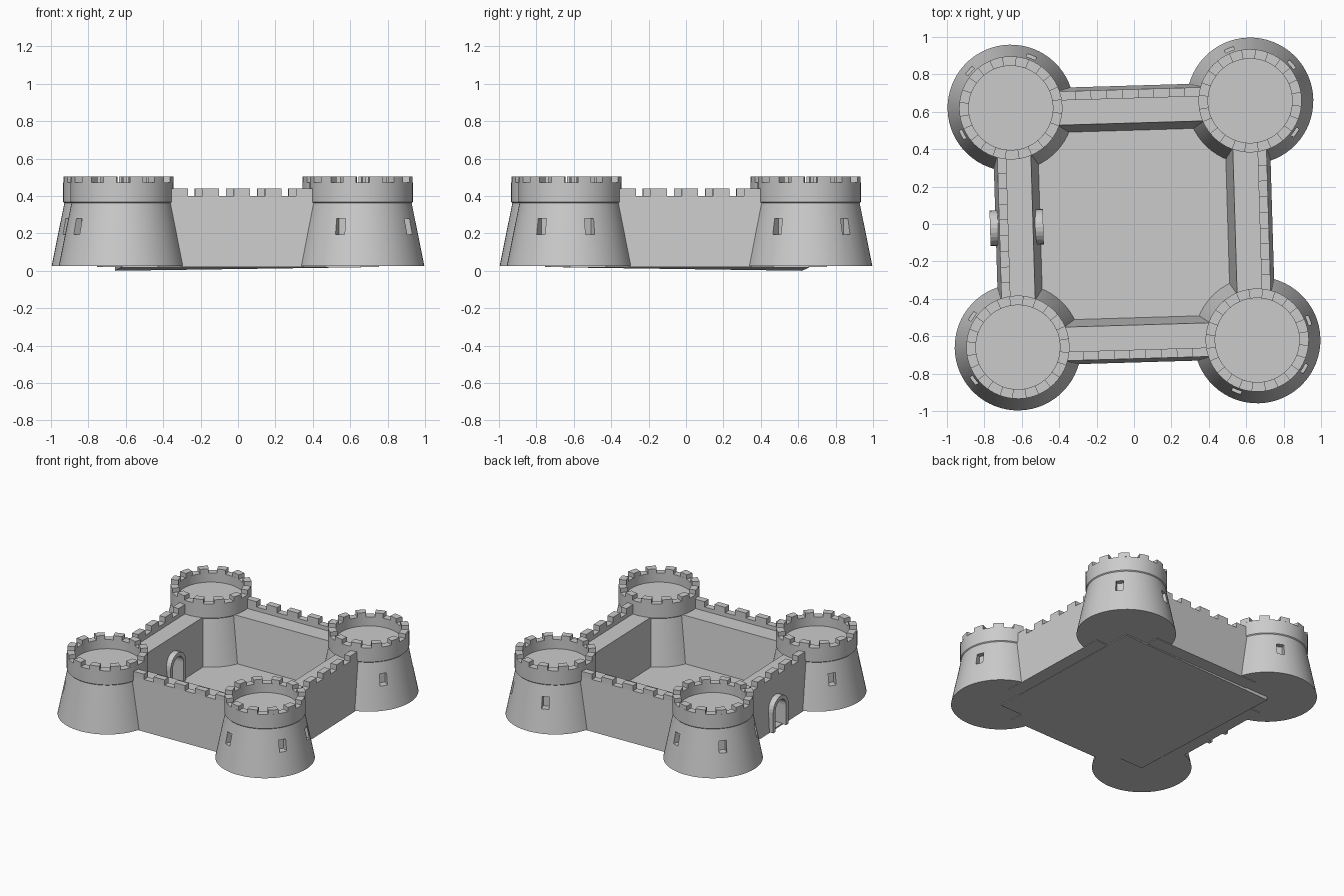
import bpy, bmesh, math
from math import sin, cos, pi, radians
from mathutils import Matrix, Vector

if "Cube" in bpy.data.objects:
    bpy.data.objects.remove(bpy.data.objects["Cube"])

TILT = Matrix.Rotation(radians(1.7), 4, 'Z')   # whole plan is turned slightly


def make(name, bm, mat=Matrix.Identity(4)):
    bmesh.ops.recalc_face_normals(bm, faces=bm.faces)
    bm.transform(mat)
    me = bpy.data.meshes.new(name)
    bm.to_mesh(me)
    bm.free()
    ob = bpy.data.objects.new(name, me)
    bpy.context.collection.objects.link(ob)
    return ob


def prism(bm, ring, offset):
    """Extrude a planar ring of points along an offset vector."""
    face = bm.faces.new([bm.verts.new(p) for p in ring])
    ext = bmesh.ops.extrude_face_region(bm, geom=[face])
    verts = [v for v in ext['geom'] if isinstance(v, bmesh.types.BMVert)]
    bmesh.ops.translate(bm, verts=verts, vec=Vector(offset))


def box(bm, lo, hi):
    ring = [(lo[0], lo[1], lo[2]), (hi[0], lo[1], lo[2]),
            (hi[0], hi[1], lo[2]), (lo[0], hi[1], lo[2])]
    prism(bm, ring, (0, 0, hi[2] - lo[2]))


def cut(ob, cutter):
    mod = ob.modifiers.new("cut", 'BOOLEAN')
    mod.operation = 'DIFFERENCE'
    mod.solver = 'EXACT'
    mod.object = cutter
    bpy.context.view_layer.update()
    dg = bpy.context.evaluated_depsgraph_get()
    me = bpy.data.meshes.new_from_object(ob.evaluated_get(dg))
    ob.modifiers.clear()
    ob.data = me
    bpy.data.objects.remove(cutter)


def smooth(ob):
    bpy.ops.object.select_all(action='DESELECT')
    ob.select_set(True)
    bpy.context.view_layer.objects.active = ob
    bpy.ops.object.shade_smooth_by_angle(angle=radians(30))


# Corner towers: lathed body, ring of merlons, recessed windows
PROFILE = [(0, .025), (.338, .025), (.27, .362), (.276, .368),
           (.276, .473), (.225, .473), (.225, .405), (0, .405)]


def tower(name, centre, windows):
    place = TILT @ Matrix.Translation(centre)
    bm = bmesh.new()
    vs = [bm.verts.new((r, 0, z)) for r, z in PROFILE]
    edges = [bm.edges.new(p) for p in zip(vs, vs[1:])]
    bmesh.ops.spin(bm, geom=vs + edges, axis=(0, 0, 1), cent=(0, 0, 0),
                   steps=64, angle=2 * pi)
    bmesh.ops.remove_doubles(bm, verts=bm.verts, dist=1e-4)
    body = make(name, bm, place)

    bm = bmesh.new()
    for a in windows:
        b = bmesh.new()
        box(b, (.25, -.026, .195), (.4, .026, .28))
        b.transform(Matrix.Rotation(radians(a - 1.7), 4, 'Z'))
        tmp = bpy.data.meshes.new("tmp")
        b.to_mesh(tmp)
        b.free()
        bm.from_mesh(tmp)
        bpy.data.meshes.remove(tmp)
    cut(body, make("window_cutter", bm, place))
    smooth(body)

    bm = bmesh.new()
    for i in range(12):
        a0 = 2 * pi * (i + .25) / 12
        arc = [a0 + radians(15) * k / 3 for k in range(4)]
        ring = [(.276 * cos(a), .276 * sin(a), .472) for a in arc]
        ring += [(.225 * cos(a), .225 * sin(a), .472) for a in reversed(arc)]
        prism(bm, ring, (0, 0, .033))
    smooth(make(name + "_merlons", bm, place))


tower("tower_front_left", (-.64, -.64, 0), (146, 217))
tower("tower_front_right", (.64, -.64, 0), (21, -31, -112))
tower("tower_back_right", (.64, .64, 0), (112, 41, -35))
tower("tower_back_left", (-.64, .64, 0), (138, 68, 209))

# Curtain walls: one cross-section with walkway and parapet, turned four times
SECTION = [(.50, .02), (.74, .02), (.72, .40), (.672, .40), (.672, .37), (.54, .37)]
walls = {}
for i, side in enumerate(("right", "back", "left", "front")):
    turn = TILT @ Matrix.Rotation(i * pi / 2, 4, 'Z')
    bm = bmesh.new()
    prism(bm, [(d, -.45, z) for d, z in SECTION], (0, .9, 0))
    walls[side] = make("wall_" + side, bm, turn)
    bm = bmesh.new()
    for k in range(-2, 3):
        y = k * .167
        box(bm, (.672, y - .044, .399), (.72, y + .044, .44))
    make("wall_merlons_" + side, bm, turn)


# Gateway through the left wall with a projecting arched frame
def arch(r, x, z0=.025, spring=.175):
    pts = [(x, -r, z0)]
    pts += [(x, -r * cos(pi * k / 12), spring + r * sin(pi * k / 12)) for k in range(13)]
    return pts + [(x, r, z0)]


bm = bmesh.new()
prism(bm, arch(.075, -.85, 0.03), (.45, 0, 0))
cut(walls["left"], make("gate_cutter", bm, TILT))
bm = bmesh.new()
prism(bm, arch(.095, -.77) + arch(.065, -.77)[::-1], (.285, 0, 0))
make("gate_frame", bm, TILT)

# Thin, slightly uneven courtyard slab
bm = bmesh.new()
box(bm, (-.64, -.64, .018), (.64, .64, .03))
for v in bm.verts:
    if v.co.z < .02 and v.co.x < 0 and v.co.y > 0:
        v.co.z = 0
make("courtyard_floor", bm, TILT)
